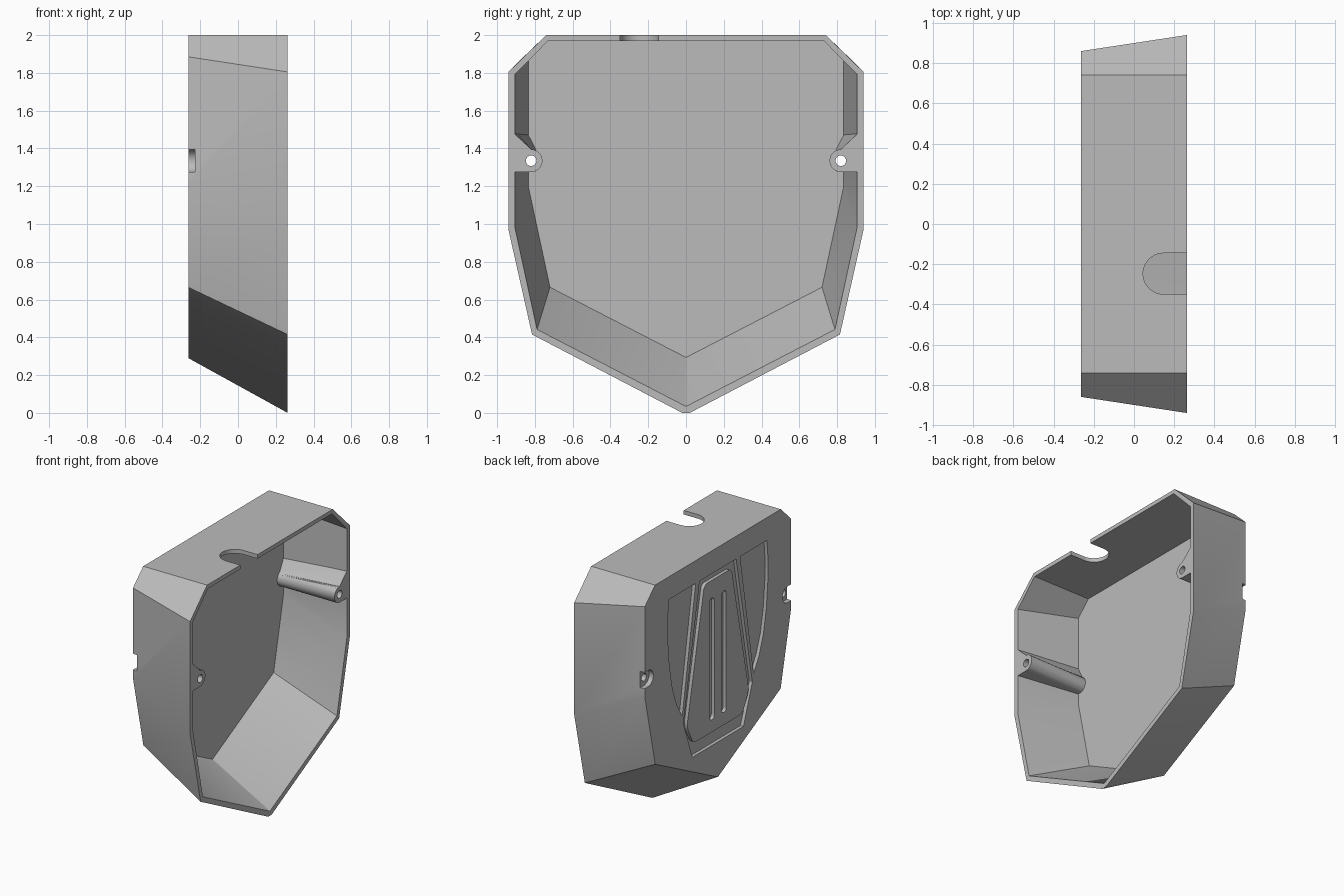
import bpy, bmesh, math
from mathutils import Vector

if "Cube" in bpy.data.objects:
    bpy.data.objects.remove(bpy.data.objects["Cube"], do_unlink=True)

BACK, RIM, FLOOR = -0.263, 0.263, -0.21   # depth positions along x
SCREW_Y, SCREW_Z, BOSS_R = 0.82, 1.335, 0.06

grey = bpy.data.materials.new("plain grey")
grey.use_nodes = True
colour = (0.5, 0.5, 0.5, 1)
grey.diffuse_color = colour
grey.node_tree.nodes["Principled BSDF"].inputs["Base Color"].default_value = colour


def loft(name, ring_a, ring_b, round_corners=0):
    """Closed solid between two rings with equal point counts."""
    bm = bmesh.new()
    a = [bm.verts.new(p) for p in ring_a]
    b = [bm.verts.new(p) for p in ring_b]
    bm.faces.new(a)
    bm.faces.new(b[::-1])
    for i in range(len(a)):
        j = (i + 1) % len(a)
        bm.faces.new((a[i], b[i], b[j], a[j]))
    if round_corners:
        edges = [bm.edges.get((p, q)) for p, q in zip(a, b)]
        bmesh.ops.bevel(bm, geom=edges, offset=round_corners, segments=4,
                        profile=0.5, affect='EDGES')
    bmesh.ops.recalc_face_normals(bm, faces=bm.faces)
    mesh = bpy.data.meshes.new(name)
    bm.to_mesh(mesh)
    bm.free()
    mesh.materials.append(grey)
    obj = bpy.data.objects.new(name, mesh)
    bpy.context.collection.objects.link(obj)
    return obj


def at_x(x, profile):
    return [Vector((x, y, z)) for y, z in profile]


def prism(name, profile, x0, x1, round_corners=0):
    return loft(name, at_x(x0, profile), at_x(x1, profile), round_corners)


def mirrored(half):
    return half + [(-y, z) for y, z in reversed(half)]


def flipped(profile, side):
    return [(side * y, z) for y, z in profile]


def arc(cy, cz, r, start, end, steps=20):
    angles = [math.radians(start + (end - start) * i / steps) for i in range(steps + 1)]
    return [(cy + r * math.cos(t), cz + r * math.sin(t)) for t in angles]


def cut(target, cutter):
    """Subtract the cutter and discard it."""
    mod = target.modifiers.new("cut", 'BOOLEAN')
    mod.operation, mod.solver, mod.object = 'DIFFERENCE', 'EXACT', cutter
    bpy.context.view_layer.objects.active = target
    bpy.ops.object.modifier_apply(modifier=mod.name)
    bpy.data.objects.remove(cutter, do_unlink=True)


# Tapered outer shell
outer_rim = mirrored([(0.74, 2), (0.94, 1.805), (0.94, 0.97), (0.815, 0.415), (0.02, 0)])
outer_back = mirrored([(0.74, 2), (0.86, 1.885), (0.86, 1.21), (0.738, 0.665), (0.003, 0.29)])
shell = loft("housing_shell", at_x(BACK, outer_back), at_x(RIM, outer_rim))

# Cavity, with the screw bosses left standing along the side walls
inner_rim = mirrored([(0.73, 1.97), (0.907, 1.79), (0.907, 0.975), (0.79, 0.437), (0.003, 0.03)])
inner_floor = mirrored([(0.73, 1.97), (0.835, 1.865), (0.835, 1.2), (0.72, 0.665), (0.003, 0.295)])
cavity = loft("cavity_cutter", at_x(FLOOR, inner_floor), at_x(RIM + 0.01, inner_rim))
for side in (1, -1):
    deep = arc(SCREW_Y, SCREW_Z, BOSS_R, 270, 125) + [(0.835, 1.48), (1, 1.48), (1, 1.275)]
    open_end = arc(SCREW_Y, SCREW_Z, BOSS_R, 270, 90) + [(0.907, 1.475), (1, 1.475), (1, 1.275)]
    boss = loft("boss", at_x(FLOOR - 0.03, flipped(deep, side)),
                at_x(RIM + 0.02, flipped(open_end, side)))
    cut(cavity, boss)
cut(shell, cavity)

# Screw holes and the open-sided head pockets on the closed face
for side in (1, -1):
    hole = arc(SCREW_Y, SCREW_Z, 0.028, 0, 345, 23)
    cut(shell, prism("hole_cutter", flipped(hole, side), -0.4, 0.4))
    pocket = arc(SCREW_Y, SCREW_Z, BOSS_R, 90, 270) + [(1, SCREW_Z - BOSS_R), (1, SCREW_Z + BOSS_R)]
    cut(shell, prism("pocket_cutter", flipped(pocket, side), -0.4, BACK + 0.035))

# Rounded cable notch in the top wall
notch = arc(0.147, -0.247, 0.102, 90, 270) + [(0.4, -0.349), (0.4, -0.145)]
cut(shell, loft("notch_cutter", [(x, y, 1.9) for x, y in notch], [(x, y, 2.1) for x, y in notch]))

# Curved side recesses on the closed face
DEPTH = BACK + 0.025
segment = [(0.262, 1.83), (0.577, 1.83), (0.59, 1.68), (0.588, 1.53), (0.57, 1.33),
           (0.535, 1.15), (0.485, 1.01), (0.42, 0.9)]
for side in (1, -1):
    cut(shell, prism("segment_cutter", flipped(segment, side), -0.4, DEPTH))

# Central recess with a raised rounded panel left inside it
recess = prism("recess_cutter", mirrored([(0.215, 1.83), (0.405, 0.84), (0.3, 0.55)]), -0.4, DEPTH)
panel = mirrored([(0.16, 1.78), (0.365, 0.8), (0.29, 0.65)])
cut(recess, prism("panel", panel, -0.5, 0, 0.035))
cut(shell, recess)

# Two upright slots in the panel
for side in (1, -1):
    slot = arc(0.07, 1.62, 0.028, 0, 180, 12) + arc(0.07, 0.77, 0.028, 180, 360, 12)
    cut(shell, prism("slot_cutter", flipped(slot, side), -0.4, DEPTH))

# Smooth the round walls, keep the creases
bpy.ops.object.select_all(action='DESELECT')
shell.select_set(True)
bpy.context.view_layer.objects.active = shell
bpy.ops.object.shade_smooth_by_angle(angle=math.radians(30))
